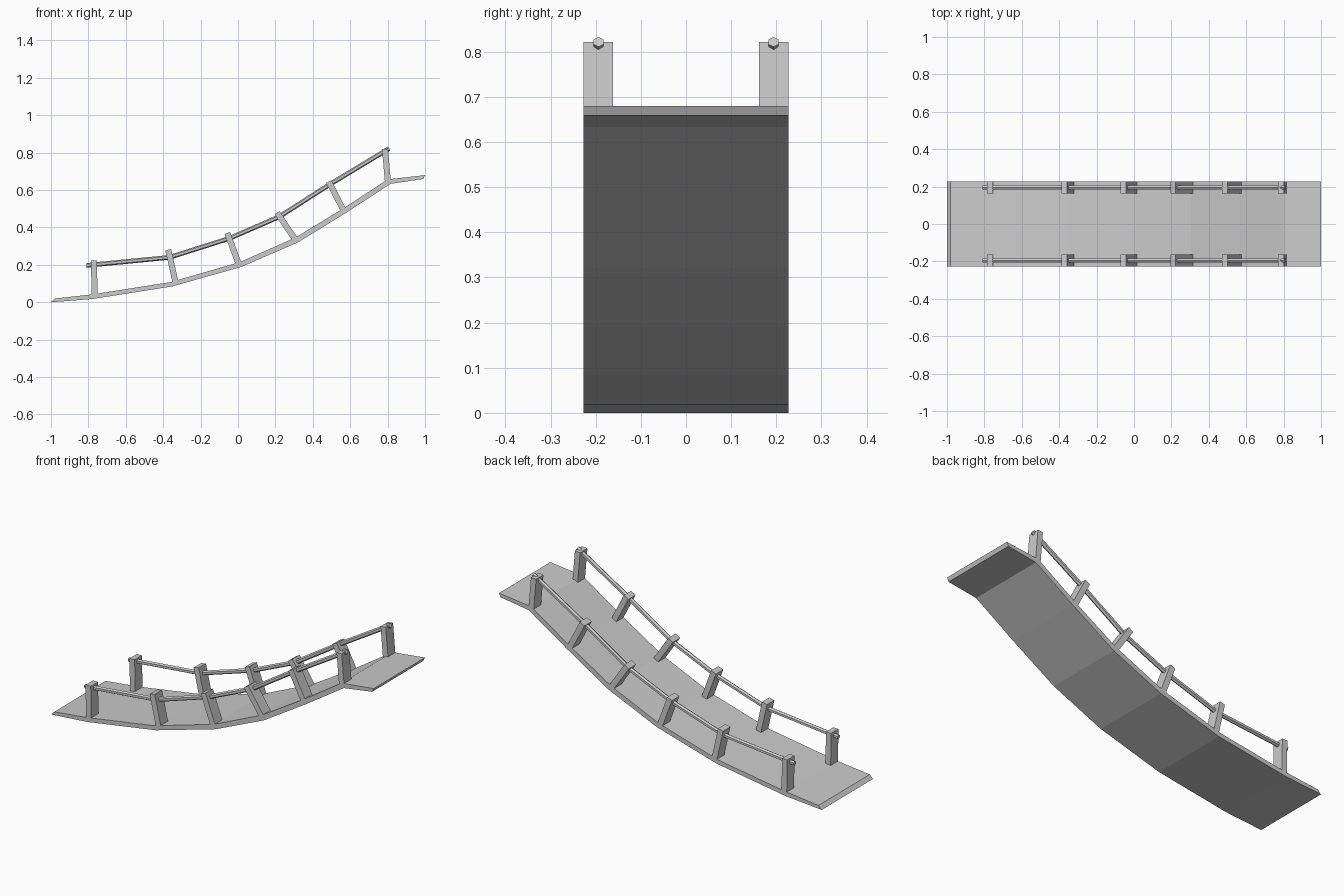
import bpy, bmesh
from math import cos, sin, pi
from mathutils import Vector

if "Cube" in bpy.data.objects:
    bpy.data.objects.remove(bpy.data.objects["Cube"])


def loft(name, rings, mirror=False):
    """Closed solid through a row of equal-sized vertex rings."""
    bm = bmesh.new()
    rows = [[bm.verts.new(p) for p in r] for r in rings]
    n = len(rows[0])
    for a, b in zip(rows, rows[1:]):
        for i in range(n):
            j = (i + 1) % n
            bm.faces.new((a[i], a[j], b[j], b[i]))
    bm.faces.new(rows[0])
    bm.faces.new(rows[-1])
    bmesh.ops.recalc_face_normals(bm, faces=bm.faces)
    mesh = bpy.data.meshes.new(name)
    bm.to_mesh(mesh)
    bm.free()
    ob = bpy.data.objects.new(name, mesh)
    bpy.context.collection.objects.link(ob)
    if mirror:
        mod = ob.modifiers.new("Mirror", 'MIRROR')
        mod.use_axis = (False, True, False)
        mod.use_mirror_merge = False
    return ob


# Deck: bent plank, (top x, top z, bottom x, bottom z) at each joint
W = 0.227
deck = [(-0.98, 0.02, -1.0, 0.003), (-0.78, 0.042, -0.775, 0.018),
        (-0.36, 0.108, -0.35, 0.085), (0.01, 0.215, 0.02, 0.19),
        (0.305, 0.345, 0.32, 0.32), (0.565, 0.503, 0.58, 0.48),
        (0.80, 0.657, 0.815, 0.633), (1.0, 0.68, 0.99, 0.659)]
deck[0] = (-0.98, 0.02, -1.0, 0.0)
loft("deck", [[(tx, -W, tz), (tx, W, tz), (bx, W, bz), (bx, -W, bz)]
              for tx, tz, bx, bz in deck])

# Posts: base and top centre in x, z; leaning with the deck
posts = [(-0.767, 0.033, -0.770, 0.223), (-0.332, 0.098, -0.373, 0.281),
         (0.004, 0.204, -0.057, 0.370), (0.307, 0.334, 0.209, 0.479),
         (0.565, 0.490, 0.485, 0.645), (0.801, 0.648, 0.786, 0.820)]
for k, (bx, bz, tx, tz) in enumerate(posts):
    axis = Vector((tx - bx, 0, tz - bz)).normalized()
    side = Vector((axis.z, 0, -axis.x)) * 0.016
    rings = []
    for c in (Vector((bx, 0, bz)), Vector((tx, 0, tz))):
        rings.append([c + side * s + Vector((0, y, 0))
                      for s, y in ((-1, 0.162), (1, 0.162), (1, W), (-1, W))])
    loft(f"post_{k + 1}", rings, mirror=True)

# Handrails: six-sided bar following the posts
path = [Vector((x, 0.194, z)) for x, z in
        [(-0.81, 0.197), (-0.367, 0.240), (-0.045, 0.342),
         (0.22, 0.457), (0.495, 0.633), (0.808, 0.822)]]
R = 0.0125
rings = []
for i, p in enumerate(path):
    t = Vector((0, 0, 0))
    if i > 0:
        t += (p - path[i - 1]).normalized()
    if i < len(path) - 1:
        t += (path[i + 1] - p).normalized()
    t.normalize()
    up = Vector((-t.z, 0, t.x))
    rings.append([p + up * (R * cos(a * pi / 3)) + Vector((0, R * sin(a * pi / 3), 0))
                  for a in range(6)])
loft("handrail", rings, mirror=True)
